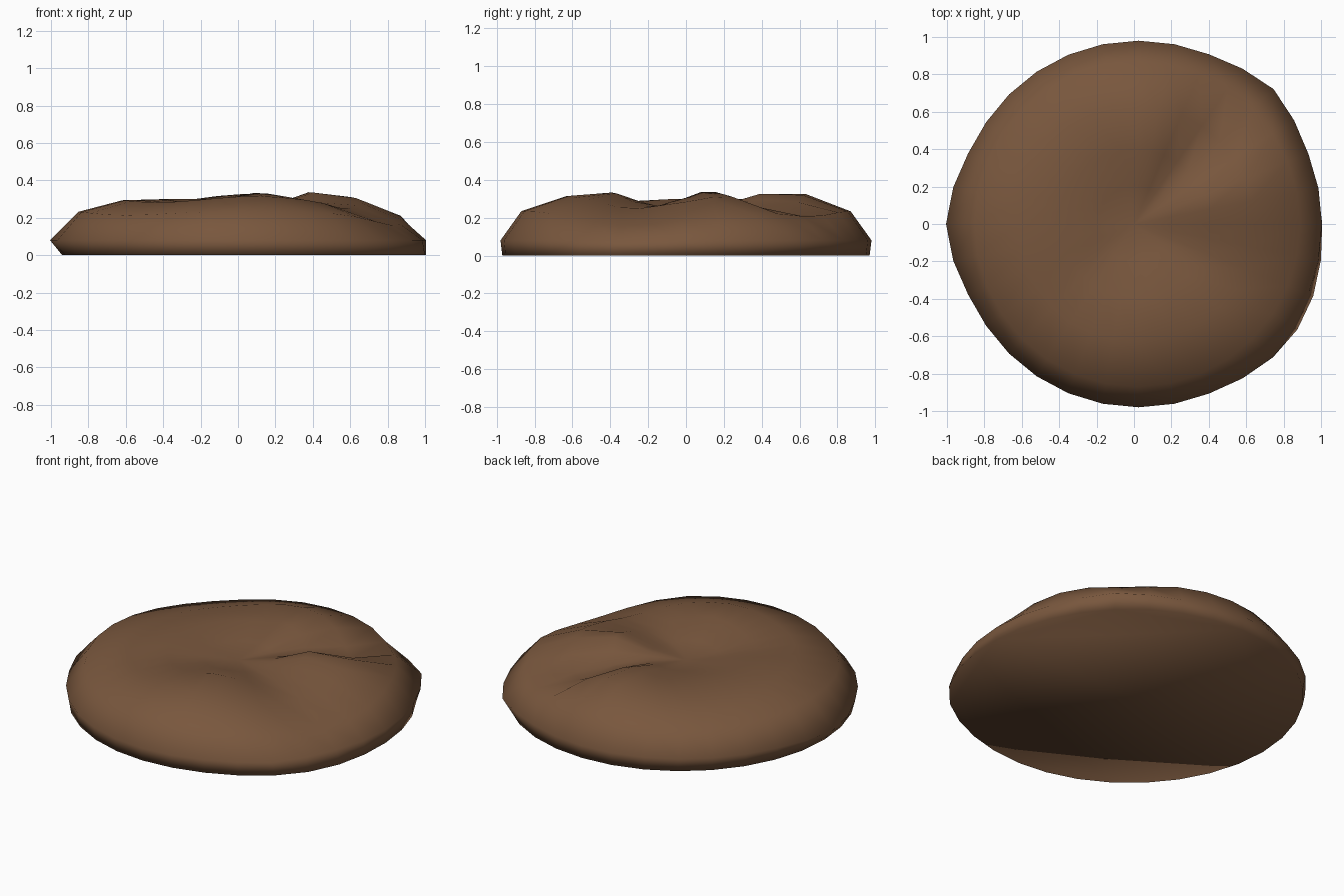
import bpy, bmesh
from math import cos, sin, pi, exp

if "Cube" in bpy.data.objects:
    bpy.data.objects.remove(bpy.data.objects["Cube"])

SEG = 32
# radius and base height of each ring, from inner to shoulder
RINGS = [(0.20, 0.265), (0.40, 0.30), (0.63, 0.295), (0.87, 0.235)]
# lumps and dents: angle (deg), radius, angular width (deg), radial width, height
LUMPS = [
    (49, 0.58, 16, 0.26, -0.10),    # deep crease at the back right
    (18, 0.42, 14, 0.15, 0.045),    # right ridge
    (20, 0.63, 12, 0.12, 0.02),
    (82, 0.42, 15, 0.15, 0.03),     # back ridge
    (90, 0.65, 25, 0.10, 0.03),
    (285, 0.42, 18, 0.13, 0.035),   # front lobe
    (275, 0.65, 22, 0.10, 0.02),
    (332, 0.48, 17, 0.22, -0.05),   # crease at the front right
    (342, 0.87, 28, 0.20, -0.075),  # lower shoulder at the right
    (135, 0.80, 28, 0.20, -0.03),   # lower shoulder at the back left
    (225, 0.80, 25, 0.20, -0.025),
    (225, 0.35, 22, 0.15, -0.02),
]
# rim bulges: angle, angular width, extra radius
BULGES = [(180, 16, 0.05), (45, 13, 0.04), (315, 13, 0.03)]


def diff(a, b):
    return (a - b + 180) % 360 - 180


def height(base, r, deg):
    return base + sum(h * exp(-(diff(deg, a) / wa) ** 2 - ((r - rad) / wr) ** 2)
                      for a, rad, wa, wr, h in LUMPS)


def rim_radius(deg):
    return 0.98 + sum(e * exp(-(diff(deg, a) / w) ** 2) for a, w, e in BULGES)


def add_ring(bm, radius, z, shift=0.0):
    ring = []
    for i in range(SEG):
        deg = 360 * i / SEG
        t = 2 * pi * i / SEG
        r = radius(deg)
        ring.append(bm.verts.new((shift + r * cos(t), r * sin(t), z(deg))))
    return ring


bm = bmesh.new()
centre = bm.verts.new((0.0, 0.0, 0.24))
# lumpy top
loops = [add_ring(bm, lambda d, r=r: r, lambda d, r=r, b=b: height(b, r, d),
                  0.02 * r) for r, b in RINGS]
# rim with bulges
loops.append(add_ring(bm, rim_radius, lambda d: 0.08, 0.025))
# flat base
loops.append(add_ring(bm, lambda d: 0.97 + 0.045 * exp(-(diff(d, 325) / 25) ** 2),
                      lambda d: 0.0, 0.03))

for i in range(SEG):
    j = (i + 1) % SEG
    bm.faces.new((centre, loops[0][i], loops[0][j]))
    for a, b in zip(loops, loops[1:]):
        bm.faces.new((a[i], b[i], b[j], a[j]))
bm.faces.new(loops[-1][::-1])
for f in bm.faces:
    f.smooth = True
bmesh.ops.recalc_face_normals(bm, faces=bm.faces)

mesh = bpy.data.meshes.new("dirt_mound")
bm.to_mesh(mesh)
bm.free()
mound = bpy.data.objects.new("dirt_mound", mesh)
bpy.context.collection.objects.link(mound)

mat = bpy.data.materials.new("brown_soil")
mat.diffuse_color = (0.19, 0.095, 0.047, 1)
mat.use_nodes = True
mat.node_tree.nodes["Principled BSDF"].inputs["Base Color"].default_value = mat.diffuse_color
mesh.materials.append(mat)
